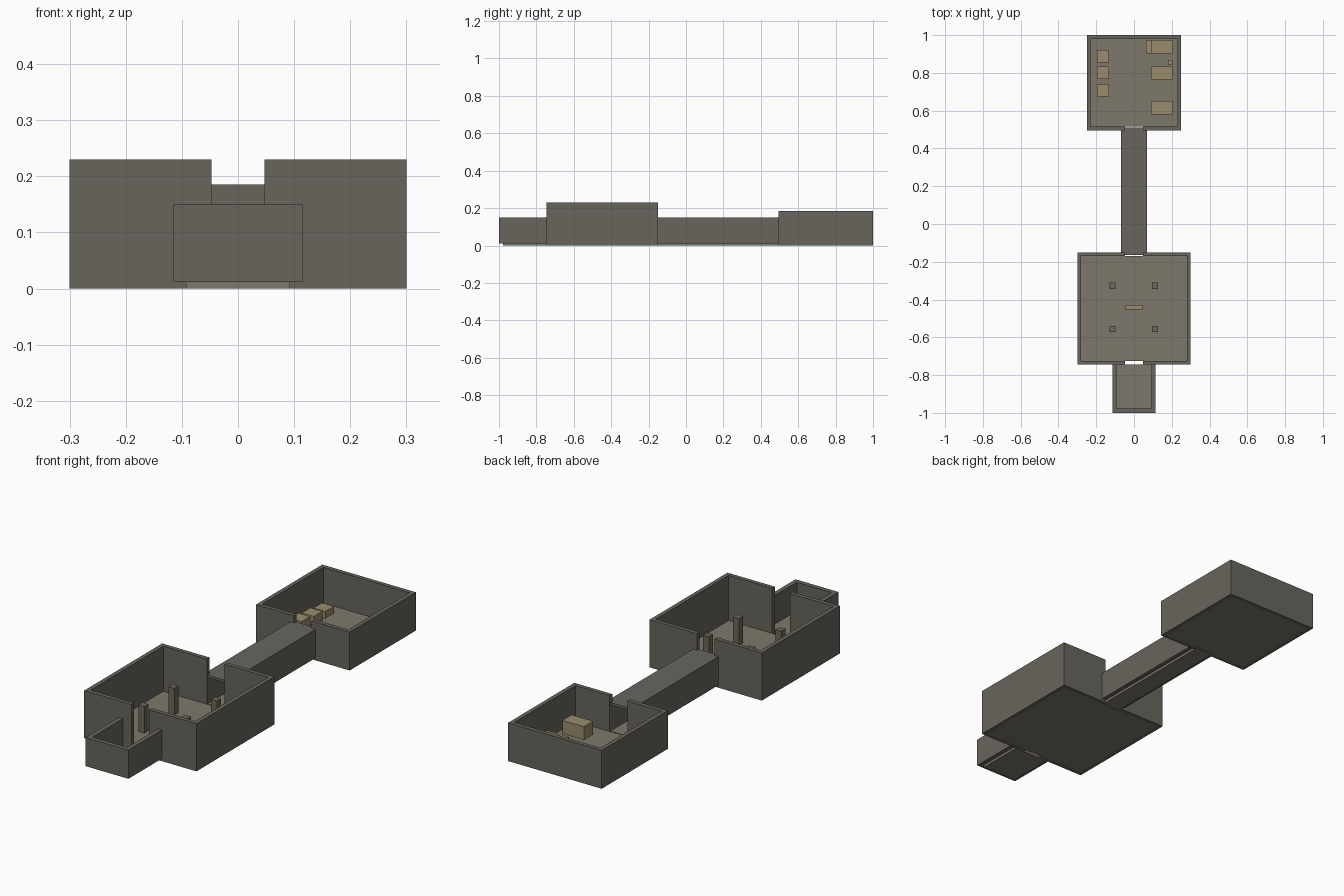
import bpy, bmesh

if "Cube" in bpy.data.objects:
    bpy.data.objects.remove(bpy.data.objects["Cube"])


def material(name, rgb):
    m = bpy.data.materials.new(name)
    m.diffuse_color = (*rgb, 1)
    m.use_nodes = True
    m.node_tree.nodes["Principled BSDF"].inputs["Base Color"].default_value = m.diffuse_color
    return m


STONE = material("wall_stone", (0.14, 0.13, 0.11))
FLOOR = material("floor_stone", (0.21, 0.19, 0.15))
PILLAR = material("pillar_stone", (0.15, 0.135, 0.10))
WOOD = material("pale_wood", (0.32, 0.26, 0.15))
T = 0.02          # wall thickness
F = 0.012         # floor thickness
DOOR = 0.047      # half width of the doorways


def boxes(name, mat, *bounds):
    """One object made of boxes given as (x0, x1, y0, y1, z0, z1)."""
    bm = bmesh.new()
    for x0, x1, y0, y1, z0, z1 in bounds:
        for v in bmesh.ops.create_cube(bm, size=1)["verts"]:
            v.co.x = x0 if v.co.x < 0 else x1
            v.co.y = y0 if v.co.y < 0 else y1
            v.co.z = z0 if v.co.z < 0 else z1
    me = bpy.data.meshes.new(name)
    bm.to_mesh(me)
    bm.free()
    me.materials.append(mat)
    ob = bpy.data.objects.new(name, me)
    bpy.context.collection.objects.link(ob)
    return ob


def room(name, w, y0, y1, h, front_door, back_door):
    """Open-topped room with full-height door gaps and an inset floor."""
    parts = [(-w, -w + T, y0, y1, 0, h), (w - T, w, y0, y1, 0, h)]
    for a, door in ((y0, front_door), (y1 - T, back_door)):
        if door:
            parts += [(-w + T, -DOOR, a, a + T, 0, h), (DOOR, w - T, a, a + T, 0, h)]
        else:
            parts.append((-w + T, w - T, a, a + T, 0, h))
    boxes(name + "_walls", STONE, *parts)
    boxes(name + "_floor", FLOOR, (-w + T, w - T, y0 + T, y1 - T, 0, F))


# Main hall and rear chamber
room("hall", 0.30, -0.745, -0.15, 0.23, True, True)
room("chamber", 0.25, 0.495, 1.0, 0.185, True, False)

# Entrance porch: three walls resting on floor level
boxes("porch_walls", STONE,
      (-0.115, -0.093, -1, -0.745, F, 0.15), (0.093, 0.115, -1, -0.745, F, 0.15),
      (-0.093, 0.093, -1, -0.978, F, 0.15))
boxes("porch_floor", FLOOR, (-0.093, 0.093, -0.978, -0.745, 0, F))

# Roofed corridor joining the rooms
boxes("corridor_walls", STONE,
      (-0.068, -DOOR, -0.165, 0.51, F, 0.138), (DOOR, 0.068, -0.165, 0.51, F, 0.138))
boxes("corridor_roof", STONE, (-0.068, 0.068, -0.165, 0.51, 0.138, 0.15))
boxes("corridor_floor", FLOOR, (-DOOR, DOOR, -0.165, 0.51, 0, F))

# Four pillars and a low slab in the hall
for i, (x, y) in enumerate((x, y) for x in (-0.115, 0.112) for y in (-0.327, -0.557)):
    boxes(f"pillar_{i + 1}", PILLAR, (x - 0.016, x + 0.016, y - 0.016, y + 0.016, F, 0.14))
boxes("hall_slab", WOOD, (-0.045, 0.045, -0.452, -0.43, F, 0.06))

# Crates along the left chamber wall
for i, (y, h) in enumerate(((0.707, 0.065), (0.80, 0.055), (0.888, 0.045))):
    boxes(f"crate_{i + 1}", WOOD, (-0.196, -0.132, y - 0.033, y + 0.033, F, h))

# Chests along the right chamber wall
for i, (y, h) in enumerate(((0.615, 0.075), (0.80, 0.07), (0.938, 0.06))):
    boxes(f"chest_{i + 1}", WOOD, (0.09, 0.205, y - 0.035, y + 0.035, F, h))
boxes("chest_step", WOOD, (0.063, 0.09, 0.903, 0.973, F, 0.035))
boxes("small_block", WOOD, (0.18, 0.205, 0.843, 0.867, F, 0.05))
